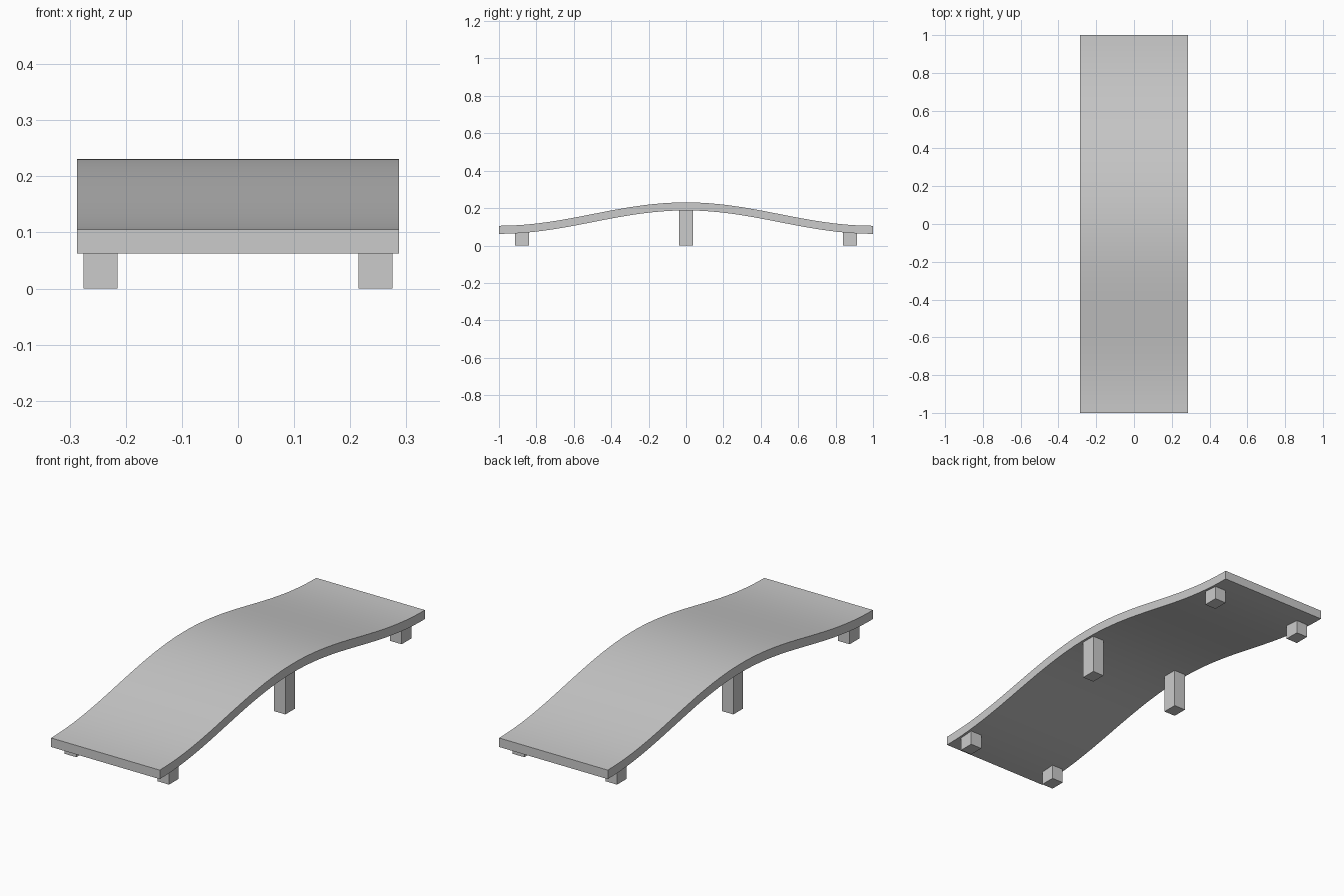
import bpy, bmesh, math
from mathutils import Matrix

cube = bpy.data.objects.get("Cube")
if cube:
    bpy.data.objects.remove(cube, do_unlink=True)

HALF_WIDTH, THICKNESS = 0.287, 0.043
SEGMENTS = 48

grey = bpy.data.materials.new("light grey")
grey.use_nodes = True
grey.diffuse_color = (0.6, 0.6, 0.6, 1)
grey.node_tree.nodes["Principled BSDF"].inputs["Base Color"].default_value = grey.diffuse_color


def top_height(y):
    return 0.168 + 0.0625 * math.cos(math.pi * y)


def add_object(name, bm):
    bmesh.ops.recalc_face_normals(bm, faces=bm.faces)
    mesh = bpy.data.meshes.new(name)
    bm.to_mesh(mesh)
    bm.free()
    mesh.materials.append(grey)
    obj = bpy.data.objects.new(name, mesh)
    bpy.context.collection.objects.link(obj)
    return obj


# Deck: wavy side profile extruded across the width
bm = bmesh.new()
ys = [-1 + 2 * i / SEGMENTS for i in range(SEGMENTS + 1)]
rings = []
for y in ys:
    z = top_height(y)
    corners = [(-HALF_WIDTH, z), (HALF_WIDTH, z),
               (HALF_WIDTH, z - THICKNESS), (-HALF_WIDTH, z - THICKNESS)]
    rings.append([bm.verts.new((x, y, h)) for x, h in corners])
for a, b in zip(rings, rings[1:]):
    for i in range(4):
        j = (i + 1) % 4
        bm.faces.new((a[i], a[j], b[j], b[i]))
bm.faces.new(rings[0])
bm.faces.new(rings[-1])
deck = add_object("deck", bm)
bpy.context.view_layer.objects.active = deck
deck.select_set(True)
bpy.ops.object.shade_smooth_by_angle(angle=math.radians(30))
deck.select_set(False)

# Legs: a pair of square posts under each end and under the crest
for place, y in (("front", -0.877), ("middle", 0), ("back", 0.877)):
    for side, sign in (("left", 1), ("right", -1)):
        height = top_height(y) - THICKNESS / 2
        bm = bmesh.new()
        bmesh.ops.create_cube(bm, size=1, matrix=Matrix.Translation(
            (sign * 0.245, y, height / 2)) @ Matrix.Diagonal((0.061, 0.073, height, 1)))
        add_object(f"{place}_{side}_leg", bm)
